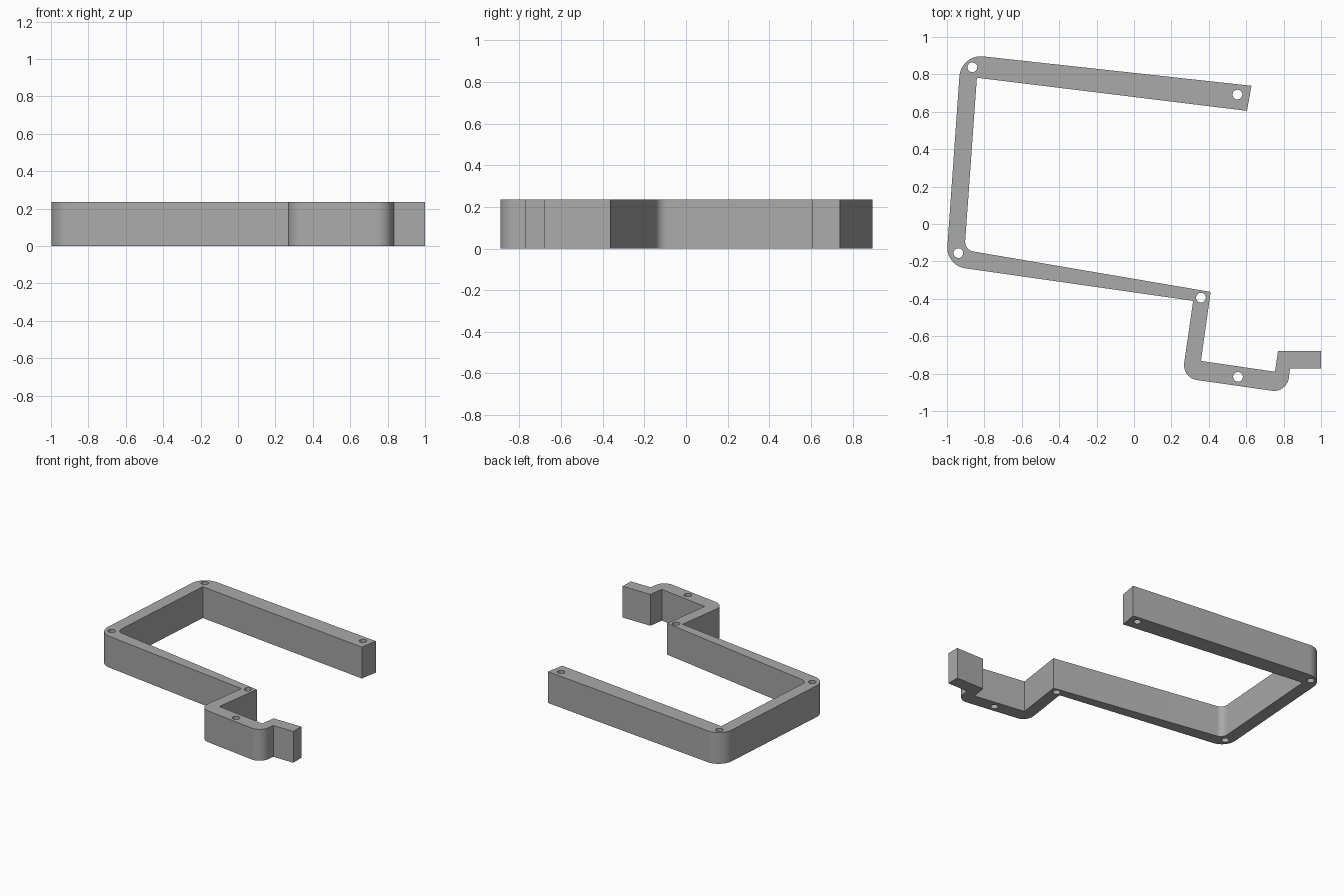
import bpy, bmesh, math
from mathutils import Vector

if "Cube" in bpy.data.objects:
    bpy.data.objects.remove(bpy.data.objects["Cube"])

HEIGHT = 0.235
HOLE_R = 0.026

# Outline corners of the bent strip: x, y, fillet radius (0 = sharp)
corners = [
    (-0.925, 0.909, 0.115), (-1.005, -0.222, 0.11), (0.316, -0.411, 0),
    (0.257, -0.823, 0.08), (0.818, -0.903, 0.08), (0.834, -0.773, 0),
    (1.0, -0.773, 0), (1.0, -0.678, 0), (0.770, -0.678, 0),
    (0.754, -0.790, 0), (0.358, -0.732, 0), (0.410, -0.363, 0),
    (-0.906, -0.139, 0.053), (-0.840, 0.782, 0), (0.604, 0.605, 0),
    (0.628, 0.739, 0),
]
holes = [(-0.864, 0.838), (0.553, 0.692), (-0.939, -0.156),
         (0.358, -0.394), (0.556, -0.817)]


def fillet(prev, cur, nxt, r, steps=12):
    """Points of the arc that rounds one corner."""
    a, b = (prev - cur).normalized(), (nxt - cur).normalized()
    half = a.angle(b) / 2
    centre = cur + (a + b).normalized() * (r / math.sin(half))
    t = r / math.tan(half)
    u, v = cur + a * t - centre, cur + b * t - centre
    ang = u.angle(v)
    return [centre + (u * math.sin((1 - i / steps) * ang)
                      + v * math.sin(i / steps * ang)) / math.sin(ang)
            for i in range(steps + 1)]


def add_loop(curve, pts):
    s = curve.splines.new('POLY')
    s.points.add(len(pts) - 1)
    for p, q in zip(s.points, pts):
        p.co = (q[0], q[1], 0, 1)
    s.use_cyclic_u = True


# Rounded strip outline
pts = []
n = len(corners)
for i, (x, y, r) in enumerate(corners):
    cur = Vector((x, y))
    if r:
        pts += fillet(Vector(corners[i - 1][:2]), cur,
                      Vector(corners[(i + 1) % n][:2]), r)
    else:
        pts.append(cur)

# Filled profile with pin holes, extruded to full height
curve = bpy.data.curves.new("bent_strip", 'CURVE')
curve.dimensions = '2D'
curve.fill_mode = 'BOTH'
curve.extrude = HEIGHT / 2
add_loop(curve, pts)
for hx, hy in holes:
    add_loop(curve, [(hx + HOLE_R * math.cos(k * math.tau / 24),
                      hy + HOLE_R * math.sin(k * math.tau / 24)) for k in range(24)])
strip = bpy.data.objects.new("bent_strip", curve)
bpy.context.collection.objects.link(strip)
bpy.context.view_layer.objects.active = strip
strip.select_set(True)
bpy.ops.object.convert(target='MESH')
strip = bpy.context.object

# Weld caps to walls and stand it on the ground
bm = bmesh.new()
bm.from_mesh(strip.data)
bmesh.ops.remove_doubles(bm, verts=bm.verts, dist=1e-4)
bmesh.ops.translate(bm, verts=bm.verts, vec=(0, 0, HEIGHT / 2))
bmesh.ops.recalc_face_normals(bm, faces=bm.faces)
bm.to_mesh(strip.data)
bm.free()

# Plain grey finish
grey = bpy.data.materials.new("grey")
grey.diffuse_color = (0.40, 0.40, 0.40, 1)
grey.use_nodes = True
grey.node_tree.nodes["Principled BSDF"].inputs["Base Color"].default_value = grey.diffuse_color
strip.data.materials.clear()
strip.data.materials.append(grey)
bpy.ops.object.shade_smooth_by_angle(angle=math.radians(30))
